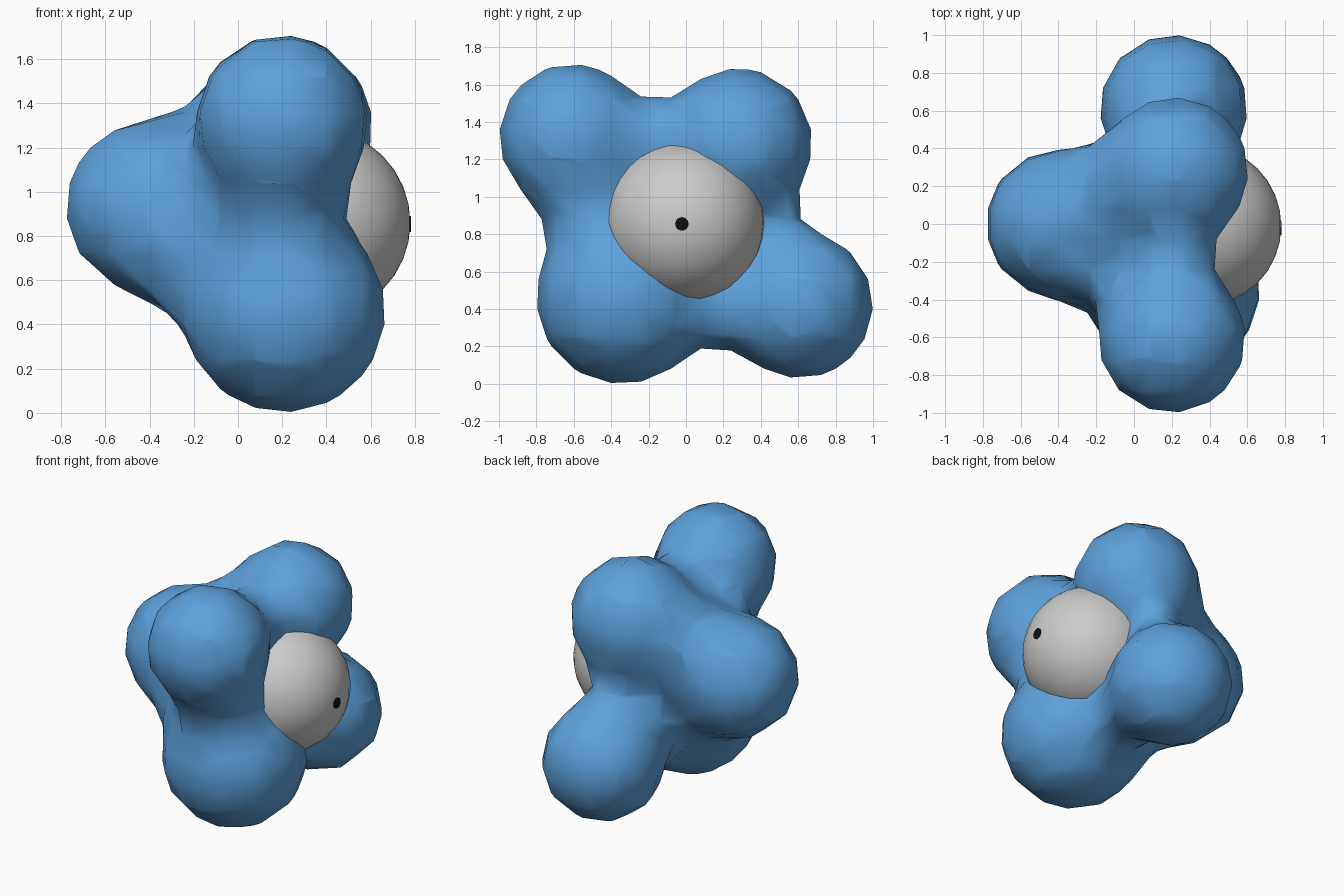
import bpy
from math import pi

if "Cube" in bpy.data.objects:
    bpy.data.objects.remove(bpy.data.objects["Cube"])


def paint(obj, name, color):
    mat = bpy.data.materials.new(name)
    mat.diffuse_color = color
    mat.use_nodes = True
    mat.node_tree.nodes["Principled BSDF"].inputs["Base Color"].default_value = mat.diffuse_color
    obj.data.materials.append(mat)


# Blobby body: five balls melting into each other (centre, visible radius)
balls = [
    ((0.20, -0.61, 1.32), 0.39),    # upper front
    ((0.215, 0.28, 1.29), 0.395),   # upper back
    ((0.21, -0.34, 0.46), 0.46),    # lower front
    ((0.21, 0.61, 0.42), 0.39),     # lower back
    ((-0.39, 0.0, 0.93), 0.395),    # left side
]
meta = bpy.data.metaballs.new("blob_field")
meta.resolution = meta.render_resolution = 0.16
meta.threshold = 0.8
for centre, radius in balls:
    ball = meta.elements.new(type='BALL')
    ball.co = centre
    ball.stiffness = 2.0
    ball.radius = radius * 1.95     # field radius that gives the visible radius
field = bpy.data.objects.new("blob_field", meta)
bpy.context.scene.collection.objects.link(field)
bpy.context.view_layer.update()

# Freeze the blob as a smooth mesh
depsgraph = bpy.context.evaluated_depsgraph_get()
mesh = bpy.data.meshes.new_from_object(field.evaluated_get(depsgraph))
bpy.data.objects.remove(field)
mesh.materials.clear()
body = bpy.data.objects.new("body", mesh)
bpy.context.scene.collection.objects.link(body)
mesh.polygons.foreach_set("use_smooth", [True] * len(mesh.polygons))
paint(body, "blue", (0.11, 0.36, 0.72, 1))

# Eyeball set into the right side
bpy.ops.mesh.primitive_uv_sphere_add(segments=32, ring_count=16, radius=0.43,
                                     location=(0.35, -0.01, 0.86),
                                     rotation=(0, pi / 2, 0))
eye = bpy.context.object
eye.name = "eyeball"
bpy.ops.object.shade_smooth()

# Small dark pupil on the outer face of the eyeball
bpy.ops.mesh.primitive_cylinder_add(vertices=24, radius=0.036, depth=0.02,
                                    location=(0.772, -0.022, 0.855),
                                    rotation=(0, pi / 2, 0))
pupil = bpy.context.object
pupil.name = "pupil"
paint(pupil, "black", (0.005, 0.005, 0.005, 1))
